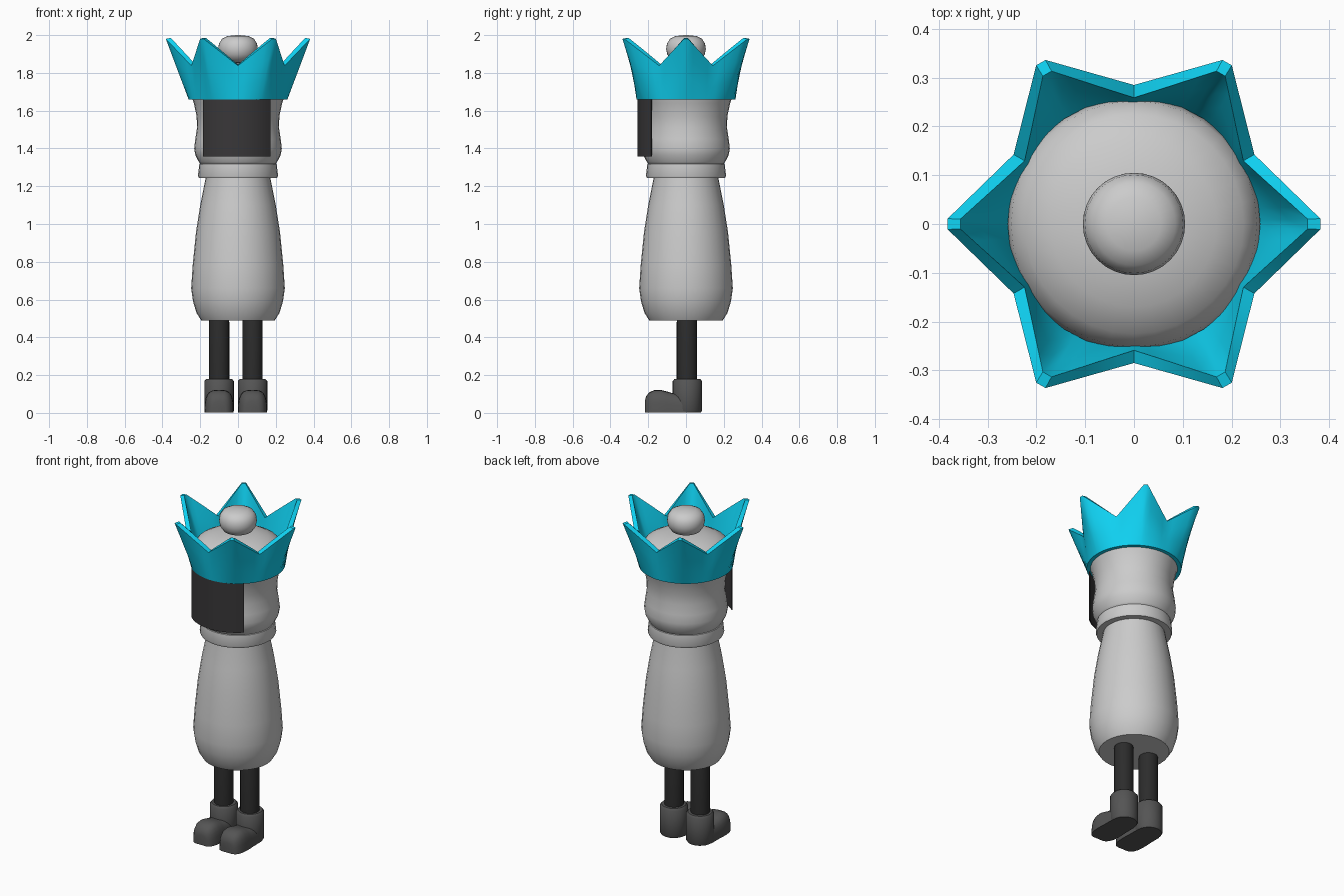
import bpy, bmesh, math
from mathutils import Vector

if "Cube" in bpy.data.objects:
    bpy.data.objects.remove(bpy.data.objects["Cube"])


def material(name, rgb):
    m = bpy.data.materials.new(name)
    m.diffuse_color = (*rgb, 1)
    m.use_nodes = True
    m.node_tree.nodes["Principled BSDF"].inputs["Base Color"].default_value = m.diffuse_color
    return m


CYAN = material("cyan", (0.005, 0.65, 0.9))
VISOR = material("visor_dark", (0.04, 0.038, 0.04))
BLACK = material("leg_black", (0.025, 0.025, 0.025))
BOOT = material("boot_grey", (0.09, 0.09, 0.09))


def finish(name, bm, mat=None, angle=35):
    bmesh.ops.remove_doubles(bm, verts=bm.verts, dist=1e-5)
    bmesh.ops.recalc_face_normals(bm, faces=bm.faces)
    me = bpy.data.meshes.new(name)
    bm.to_mesh(me)
    bm.free()
    ob = bpy.data.objects.new(name, me)
    bpy.context.collection.objects.link(ob)
    if mat:
        me.materials.append(mat)
    bpy.ops.object.select_all(action='DESELECT')
    ob.select_set(True)
    bpy.context.view_layer.objects.active = ob
    bpy.ops.object.shade_smooth_by_angle(angle=math.radians(angle))
    return ob


def loft(name, rings, mat=None, caps=True, close=False, angle=35):
    """Bridge a list of equal-length closed rings."""
    bm = bmesh.new()
    vs = [[bm.verts.new(p) for p in r] for r in rings]
    n = len(vs[0])
    pairs = list(zip(vs, vs[1:])) + ([(vs[-1], vs[0])] if close else [])
    for a, b in pairs:
        for i in range(n):
            j = (i + 1) % n
            bm.faces.new((a[i], a[j], b[j], b[i]))
    if caps and not close:
        bm.faces.new(vs[0])
        bm.faces.new(vs[-1])
    return finish(name, bm, mat, angle)


def lathe(name, profile, mat=None, seg=32, x=0, y=0, angle=35):
    rings = [[(x + r * math.cos(2 * math.pi * i / seg),
               y + r * math.sin(2 * math.pi * i / seg), z) for i in range(seg)]
             for r, z in profile]
    return loft(name, rings, mat, angle=angle)


# Torso, collar, head and bobble
lathe("body", [(.195, .49), (.22, .53), (.238, .59), (.248, .66), (.24, .78), (.222, .96),
               (.2, 1.1), (.17, 1.25), (.168, 1.27)], angle=40)
lathe("collar", [(.165, 1.243), (.207, 1.243), (.212, 1.255), (.205, 1.317), (.195, 1.322)])
lathe("head", [(.195, 1.31), (.208, 1.33), (.226, 1.365), (.232, 1.4), (.226, 1.45),
               (.217, 1.51), (.219, 1.57), (.234, 1.64), (.252, 1.69), (.259, 1.73),
               (.252, 1.765), (.225, 1.8), (.17, 1.83), (.1, 1.847), (.02, 1.852)], angle=60)
lathe("bobble", [(.01, 1.853), (.05, 1.856), (.082, 1.872), (.099, 1.897), (.105, 1.925),
                 (.101, 1.955), (.085, 1.98), (.055, 1.995), (.01, 2.0)], angle=60)

# Six-pointed crown: round at the base, star-shaped at the rim
columns = []
STEPS = 5
for k in range(6):
    a = k * math.pi / 3
    radial = Vector((math.cos(a), math.sin(a), 0))
    tangent = Vector((-math.sin(a), math.cos(a), 0))
    for side in (-1, 1):
        tip = radial * .382 + tangent * side * .011 + Vector((0, 0, 1.98))
        b = a + side * math.pi / 6
        valley = Vector((.285 * math.cos(b), .285 * math.sin(b), 1.838))
        order = range(STEPS, -1, -1) if side < 0 else range(STEPS)
        for s in order:
            if s == STEPS and side > 0:
                continue
            p = tip.lerp(valley, s / STEPS)
            ba = a + side * math.radians(2 + 28 * s / STEPS)
            columns.append((p, Vector((.262 * math.cos(ba), .262 * math.sin(ba), 1.66))))


def inset(v, d):
    flat = Vector((v.x, v.y, 0)).normalized()
    return v - flat * d


outer = [[base.lerp(top, t) for top, base in columns] for t in (0, .33, .66, 1)]
inner = [[inset(p, .026) + Vector((0, 0, .005 * (i == 3))) for p in ring]
         for i, ring in enumerate(outer)]
loft("crown", outer + inner[::-1], CYAN, close=True, angle=30)

# Curved visor plate in front of the face
N = 16
visor_ring = []
for r, order in ((.257, range(N + 1)), (.251, range(N, -1, -1))):
    for i in order:
        t = math.radians(-44 + 88 * i / N)
        visor_ring.append((r * math.sin(t) - .007, -r * math.cos(t), 0))
loft("visor", [[(x, y, z) for x, y, _ in visor_ring] for z in (1.357, 1.68)], VISOR)

# Legs and boots
SECTIONS = [(.01, .074, .1), (-.07, .075, .102), (-.1, .077, .111), (-.135, .077, .12),
            (-.17, .074, .118), (-.195, .065, .106), (-.212, .052, .085), (-.218, .035, .06)]


def power(v, e):
    return math.copysign(abs(v) ** e, v)


for side, cx in (("left", -.1), ("right", .077)):
    lathe(side + "_leg", [(.054, .15), (.054, .48), (.048, .51)], BLACK, 20, cx, .005)
    lathe(side + "_boot_shaft", [(.072, .002), (.078, .012), (.078, .168), (.068, .18)],
          BOOT, 24, cx, .007, 50)
    # Toe cap: arched sections with a flat sole
    rings = [[(cx + w * power(math.cos(math.pi * i / 12), .6), y,
               .002 + h * power(math.sin(math.pi * i / 12), .65)) for i in range(13)]
             for y, w, h in SECTIONS]
    loft(side + "_boot_toe", rings, BOOT, angle=50)
